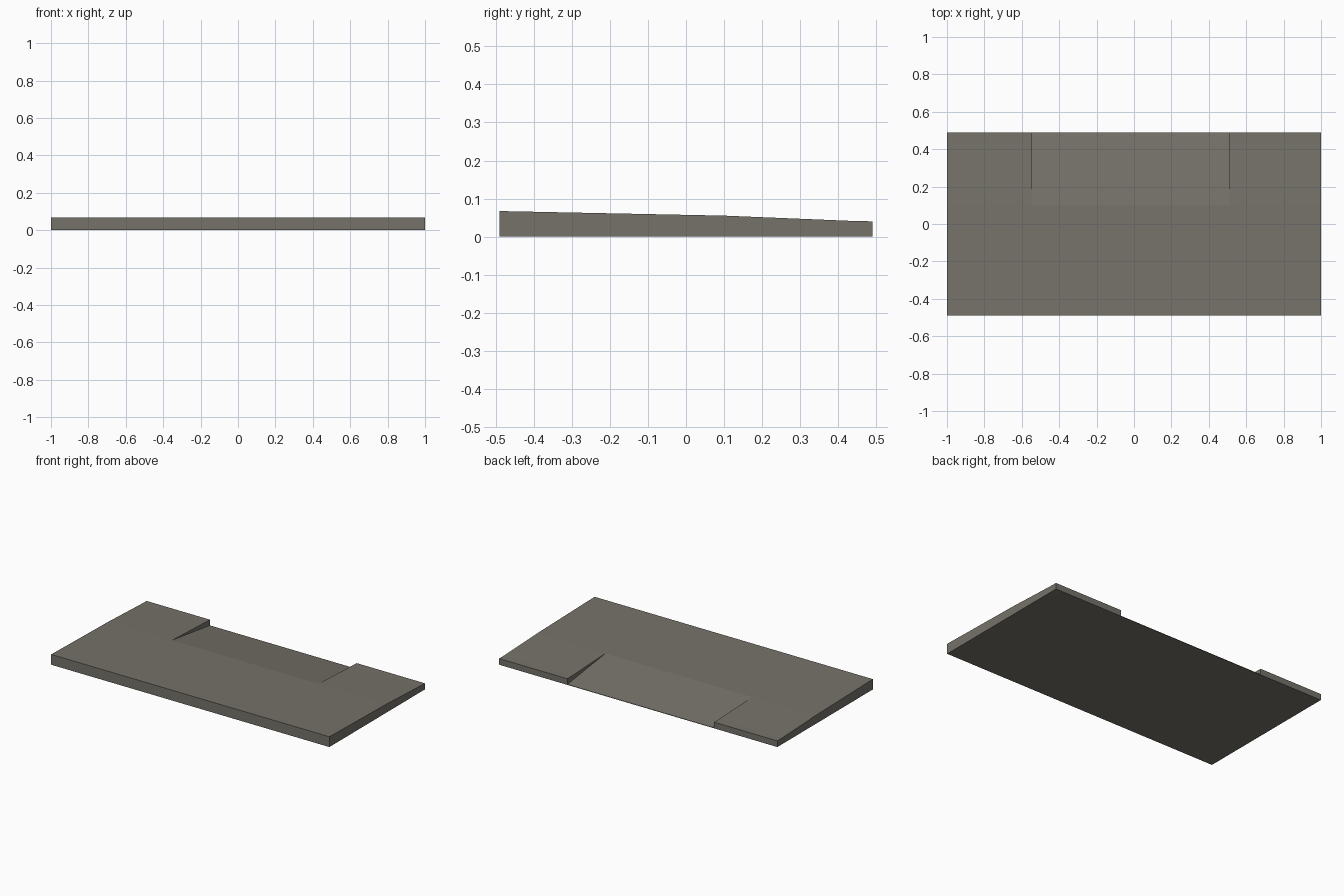
import bpy, bmesh

if "Cube" in bpy.data.objects:
    bpy.data.objects.remove(bpy.data.objects["Cube"])


def extrude_profile(name, profile, x0, x1):
    """Solid made by sweeping a (y, z) outline from x0 to x1."""
    bm = bmesh.new()
    face = bm.faces.new([bm.verts.new((x0, y, z)) for y, z in profile])
    ext = bmesh.ops.extrude_face_region(bm, geom=[face])
    moved = [v for v in ext["geom"] if isinstance(v, bmesh.types.BMVert)]
    bmesh.ops.translate(bm, vec=(x1 - x0, 0, 0), verts=moved)
    bmesh.ops.recalc_face_normals(bm, faces=bm.faces)
    mesh = bpy.data.meshes.new(name)
    bm.to_mesh(mesh)
    bm.free()
    obj = bpy.data.objects.new(name, mesh)
    bpy.context.collection.objects.link(obj)
    return obj


concrete = bpy.data.materials.new("warm_grey_concrete")
concrete.diffuse_color = (0.18, 0.17, 0.143, 1)
concrete.use_nodes = True
concrete.node_tree.nodes["Principled BSDF"].inputs["Base Color"].default_value = concrete.diffuse_color

# Pavement slab, its top falling gently towards the back
slab = extrude_profile("pavement_slab", [
    (-0.49, 0), (0.49, 0), (0.49, 0.04), (0.44, 0.041),
    (0.1, 0.055), (-0.49, 0.067)], -1, 1)
slab.data.materials.append(concrete)

# Wedge that cuts the dropped ramp down to the back edge
cutter = extrude_profile("ramp_cutter", [
    (0, 0.0683), (0.6, -0.0117), (0.6, 0.2), (0, 0.2)], -0.545, 0.51)
cutter.data.materials.append(concrete)
cutter.hide_render = True
cutter.hide_set(True)

cut = slab.modifiers.new("dropped_ramp", 'BOOLEAN')
cut.operation = 'DIFFERENCE'
cut.solver = 'EXACT'
cut.object = cutter
